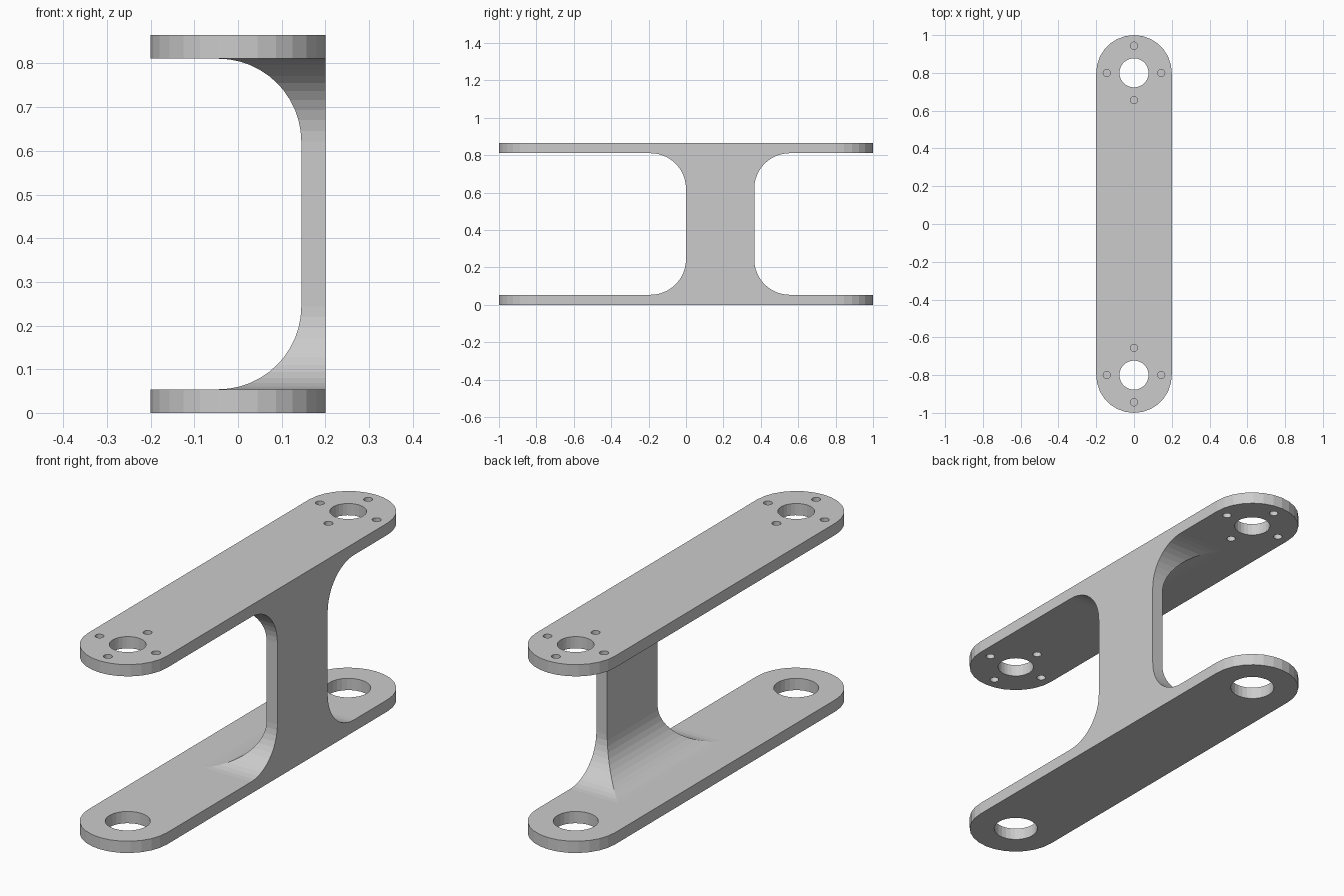
import bpy, bmesh
from math import sin, cos, pi, radians
from mathutils import Vector

if "Cube" in bpy.data.objects:
    bpy.data.objects.remove(bpy.data.objects["Cube"])

H, T, R = 0.865, 0.054, 0.19      # total height, plate thickness, fillet radius
END_Y, HALF_W = 0.8, 0.2          # end-circle centre and half width of the arms


def arc(cx, cy, r, a0, a1, n):
    return [(cx + r * cos(radians(a0 + (a1 - a0) * i / n)),
             cy + r * sin(radians(a0 + (a1 - a0) * i / n))) for i in range(n + 1)]


def prism(name, points, place, push):
    """Extrude a closed 2D outline; place maps 2D to 3D, push is the extrusion."""
    bm = bmesh.new()
    face = bm.faces.new([bm.verts.new(place(a, b)) for a, b in points])
    new = bmesh.ops.extrude_face_region(bm, geom=[face])["geom"]
    bmesh.ops.translate(bm, vec=Vector(push),
                        verts=[v for v in new if isinstance(v, bmesh.types.BMVert)])
    bmesh.ops.recalc_face_normals(bm, faces=bm.faces)
    mesh = bpy.data.meshes.new(name)
    bm.to_mesh(mesh)
    bm.free()
    obj = bpy.data.objects.new(name, mesh)
    bpy.context.collection.objects.link(obj)
    return obj


def cut(target, cutter):
    """Subtract the cutter, bake the result and remove the cutter."""
    cutter.hide_render = True
    mod = target.modifiers.new("cut", 'BOOLEAN')
    mod.operation, mod.solver, mod.object = 'DIFFERENCE', 'EXACT', cutter
    bpy.context.view_layer.objects.active = target
    bpy.ops.object.modifier_apply(modifier=mod.name)
    bpy.data.objects.remove(cutter)


def gap(wall, side):
    """Opening between the plates, rounded where it meets the web wall."""
    pts = [(-1.3, T)] + arc(wall - R, T + R, R, -90, 0, 12)
    pts += arc(wall - R, H - T - R, R, 0, 90, 12) + [(-1.3, H - T)]
    return [(a * side, b) for a, b in pts]


def hole(x, y, r, z, n):
    cut(bracket, prism("hole_cutter", arc(x, y, r, 0, 360 * (n - 1) / n, n - 1),
                       lambda a, b: (a, b, z - 0.1), (0, 0, 0.2)))


# Solid block with rounded ends
outline = arc(0, END_Y, HALF_W, 0, 180, 14) + arc(0, -END_Y, HALF_W, 180, 360, 14)
bracket = prism("double_arm_bracket", outline, lambda a, b: (a, b, 0), (0, 0, H))

# Openings that leave two plates and an offset web on the +x side
cut(bracket, prism("side_gap", gap(0.145, 1), lambda a, b: (a, -1.2, b), (0, 2.4, 0)))
cut(bracket, prism("front_gap", gap(0.0, 1), lambda a, b: (-0.4, a, b), (0.8, 0, 0)))
cut(bracket, prism("back_gap", gap(-0.365, -1), lambda a, b: (-0.4, a, b), (0.8, 0, 0)))

# Shaft holes, larger in the bottom plate, and screw holes in the top plate
for y in (-END_Y, END_Y):
    hole(0, y, 0.094, T / 2, 28)
    hole(0, y, 0.077, H - T / 2, 28)
    for k in range(4):
        hole(0.144 * cos(k * pi / 2), y + 0.144 * sin(k * pi / 2), 0.019, H - T / 2, 16)
